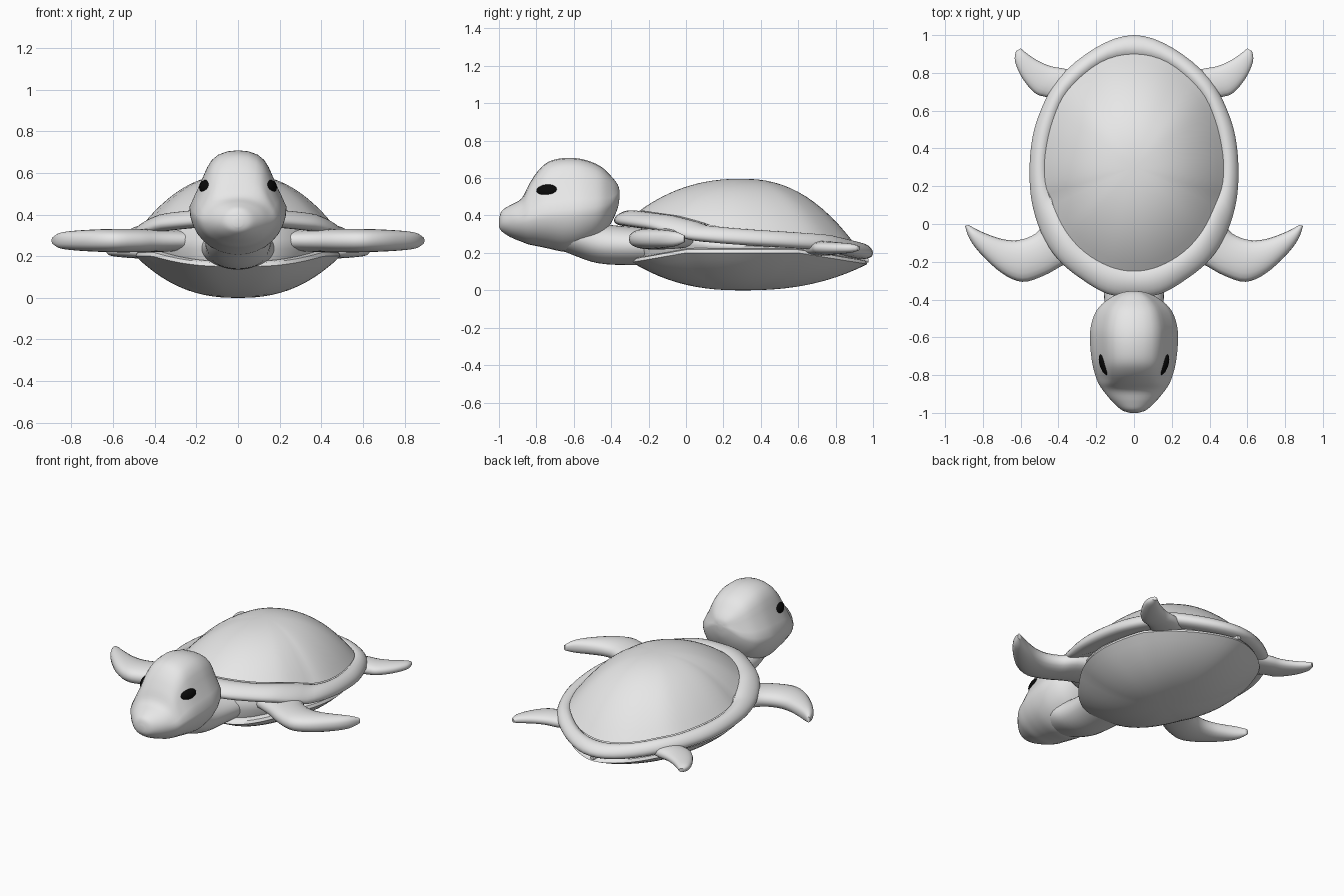
import bpy, bmesh
from math import sin, cos, pi, radians
from mathutils import Vector

old = bpy.data.objects.get("Cube")
if old:
    bpy.data.objects.remove(old, do_unlink=True)


def material(name, rgb):
    m = bpy.data.materials.new(name)
    m.use_nodes = True
    m.diffuse_color = (*rgb, 1)
    m.node_tree.nodes["Principled BSDF"].inputs["Base Color"].default_value = (*rgb, 1)
    return m


GREY = material("light grey", (0.8, 0.8, 0.8))
BLACK = material("black", (0.003, 0.003, 0.003))


def finish(ob, mat):
    ob.data.materials.append(mat)
    bpy.ops.object.select_all(action="DESELECT")
    ob.select_set(True)
    bpy.context.view_layer.objects.active = ob
    bpy.ops.object.shade_smooth_by_angle(angle=radians(50))


def skin(name, rings, mat=GREY):
    """Join equal rings of points into a closed, smooth surface."""
    bm = bmesh.new()
    loops = [[bm.verts.new(p) for p in ring] for ring in rings]
    n = len(loops[0])
    for a, b in zip(loops, loops[1:]):
        for i in range(n):
            j = (i + 1) % n
            bm.faces.new((a[i], a[j], b[j], b[i]))
    bm.faces.new(loops[0])
    bm.faces.new(loops[-1])
    bmesh.ops.recalc_face_normals(bm, faces=bm.faces)
    me = bpy.data.meshes.new(name)
    bm.to_mesh(me)
    bm.free()
    ob = bpy.data.objects.new(name, me)
    bpy.context.collection.objects.link(ob)
    finish(ob, mat)
    return ob


def spline(points, steps, closed=False):
    """Smooth curve through points of any dimension."""
    n = len(points)
    pick = (lambda i: points[i % n]) if closed else (lambda i: points[max(0, min(n - 1, i))])
    out = []
    for i in range(n if closed else n - 1):
        for s in range(steps):
            t = s / steps
            out.append(tuple(
                b + t / 2 * (c - a + t * (2*a - 5*b + 4*c - d + t * (3*(b - c) + d - a)))
                for a, b, c, d in zip(pick(i - 1), pick(i), pick(i + 1), pick(i + 2))))
    return out if closed else out + [tuple(points[-1])]


def outline(half):
    """Mirror a front-to-back half outline into a closed one."""
    return spline(half + [(-x, y) for x, y in half[-2:0:-1]], 4, closed=True)


def height(table, y):
    """Linear look-up of z along the body."""
    for (y0, z0), (y1, z1) in zip(table, table[1:]):
        if y <= y1:
            return z0 + (z1 - z0) * max(0, (y - y0) / (y1 - y0))
    return table[-1][1]


CENTRE = 0.3


def scaled(p, u):
    return p[0] * u, CENTRE + (p[1] - CENTRE) * u


# Shell outlines and edge heights
outer = outline([(0, -.385), (.14, -.37), (.28, -.29), (.4, -.19), (.49, -.05), (.545, .14),
                 (.55, .36), (.51, .56), (.4, .77), (.2, .935), (0, 1)])
inner = outline([(0, -.25), (.13, -.225), (.26, -.15), (.36, -.04), (.43, .1), (.47, .22),
                 (.47, .37), (.43, .55), (.35, .71), (.18, .855), (0, .9)])
under = outline([(0, -.29), (.15, -.27), (.26, -.2), (.36, -.08), (.45, .08), (.49, .25),
                 (.48, .42), (.43, .6), (.33, .77), (.17, .91), (0, .97)])
rim_top = [(-.38, .425), (-.2, .4), (0, .345), (.2, .33), (.8, .295), (1, .25)]
belly_edge = [(-.29, .15), (0, .2), (.6, .2), (.97, .14)]
edge = [height(rim_top, p[1]) for p in outer]
low = [height(belly_edge, p[1]) for p in under]

# Domed upper shell
rings = []
for k in range(15):
    u = max(1 - k / 14, 0.01)
    rings.append([(*scaled(p, u), z + (.596 - z) * (1 - u ** 2.3)) for p, z in zip(inner, edge)])
skin("shell_dome", rings)

# Rounded rim around the dome
section = [(-.3, -.03), (0, -.006), (.3, .003), (.6, -.003), (.87, -.022), (1, -.047),
           (.92, -.07), (.6, -.082), (.1, -.082), (-.4, -.08)]
skin("shell_rim", [[(i[0] + (o[0] - i[0]) * f, i[1] + (o[1] - i[1]) * f, z + dz)
                    for i, o, z in zip(inner, outer, edge)] for f, dz in spline(section, 2)])

# Bowl-shaped belly plate with a thin lip
rings = []
for k in range(13):
    u = max(k / 12, 0.01)
    rings.append([(*scaled(p, u), z * u ** 2.4) for p, z in zip(under, low)])
for u, dz in ((.985, .018), (.94, .025), (.8, .025)):
    rings.append([(*scaled(p, u), z + dz) for p, z in zip(under, low)])
skin("belly_plate", rings)

# Soft body between the shells
rings = []
for u, f in ((.8, 0), (.92, .1), (.95, .4), (.95, .65), (.9, 1)):
    rings.append([(*scaled(p, u), z + (e - .07 - z) * f) for p, z, e in zip(under, low, edge)])
skin("body", rings)


def tube(name, stations, pear=0.0, sides=32):
    """Loft along y from (y, bottom, widest height, top, half width)."""
    rings = []
    for y, bottom, mid, top, w in spline(stations, 4):
        narrow = pear * min(1, max(0, (y + .92) / .1))
        ring = []
        for i in range(sides):
            a = 2 * pi * i / sides
            s, c = sin(a), cos(a)
            if s > 0:
                c *= 1 - narrow * sin(3 * min(a, pi - a))
            ring.append((w * c, y, mid + s * (top - mid if s > 0 else mid - bottom)))
        rings.append(ring)
    skin(name, rings)


# Head, neck and tail
tube("head", [(-1, .34, .36, .38, .02), (-.985, .315, .365, .425, .065),
              (-.94, .285, .37, .455, .115), (-.88, .26, .38, .49, .165),
              (-.84, .245, .395, .565, .19), (-.79, .235, .41, .64, .208),
              (-.73, .222, .42, .69, .222), (-.64, .205, .43, .708, .232),
              (-.55, .22, .44, .7, .23), (-.46, .27, .45, .665, .2),
              (-.4, .36, .47, .61, .14), (-.365, .44, .51, .565, .07),
              (-.355, .5, .52, .53, .02)], pear=.15)
tube("neck", [(-.75, .25, .32, .4, .1), (-.6, .187, .29, .4, .155), (-.47, .145, .25, .36, .155),
              (-.3, .135, .24, .34, .165), (-.05, .14, .24, .33, .2)])
tube("tail", [(.78, .14, .18, .22, .08), (.9, .14, .17, .2, .045), (.975, .15, .16, .17, .012)])


def flipper(name, stations, z, side, sides=20):
    """Loft from (lead x, lead y, trail x, trail y, half thickness)."""
    rings = []
    for lx, ly, tx, ty, h in spline(stations, 4):
        lead, trail = Vector((lx, ly)), Vector((tx, ty))
        ring = []
        for i in range(sides):
            a = 2 * pi * i / sides
            p = (lead + trail) / 2 + (lead - trail) / 2 * cos(a)
            s = sin(a)
            ring.append((side * p.x, p.y, z + h * abs(s) ** .8 * (1 if s > 0 else -1)))
        rings.append(ring)
    skin(name, rings)


front = [(.2, -.15, .25, .1, .05), (.36, -.21, .45, .02, .055), (.47, -.27, .52, -.05, .056),
         (.59, -.306, .6, -.083, .056), (.7, -.26, .68, -.083, .053), (.81, -.16, .76, -.06, .047),
         (.87, -.08, .83, -.03, .038), (.895, -.01, .875, -.005, .018)]
rear = [(.3, .55, .22, .78, .04), (.44, .66, .36, .82, .04), (.52, .69, .44, .835, .036),
        (.59, .77, .51, .865, .031), (.63, .86, .57, .905, .024), (.625, .915, .6, .93, .012)]

# Paired flippers and eyes
for label, side in (("left", 1), ("right", -1)):
    flipper("front_flipper_" + label, front, .275, side)
    flipper("rear_flipper_" + label, rear, .225, side)
    bpy.ops.mesh.primitive_uv_sphere_add(segments=24, ring_count=14, radius=1)
    eye = bpy.context.object
    eye.name = "eye_" + label
    eye.scale = (.022, .058, .032)
    eye.location = (side * .158, -.745, .535)
    eye.rotation_euler = (radians(5), side * radians(-20), side * radians(-20))
    finish(eye, BLACK)
